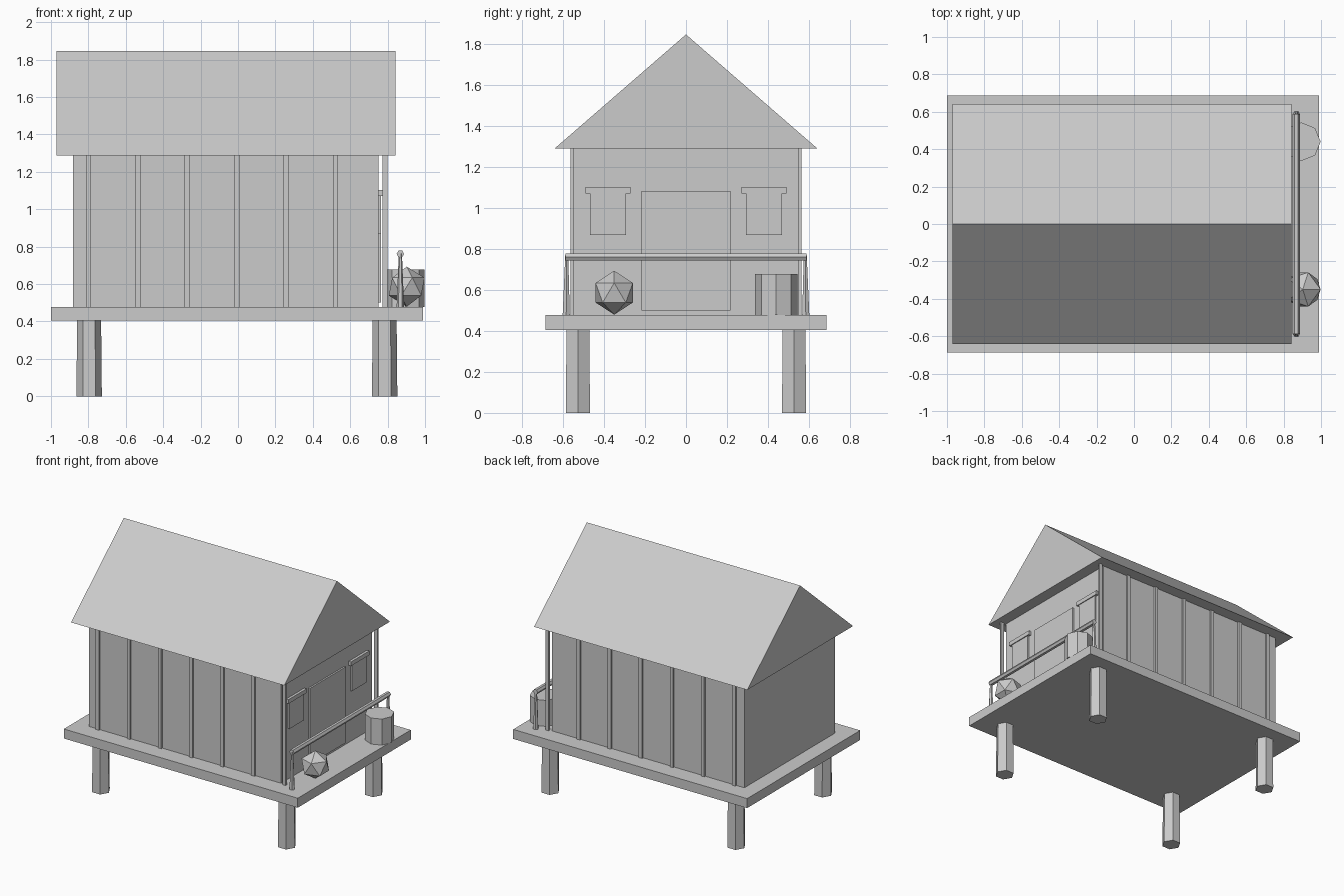
import bpy
import bmesh
from math import radians
from mathutils import Matrix

cube = bpy.data.objects.get("Cube")
if cube:
    bpy.data.objects.remove(cube, do_unlink=True)

grey = bpy.data.materials.new("plain_grey")
grey.use_nodes = True
colour = (0.6, 0.6, 0.6, 1)
grey.diffuse_color = colour
grey.node_tree.nodes["Principled BSDF"].inputs["Base Color"].default_value = colour


def finish(name, bm):
    """Turn a bmesh into a flat shaded object."""
    bmesh.ops.recalc_face_normals(bm, faces=bm.faces)
    mesh = bpy.data.meshes.new(name)
    bm.to_mesh(mesh)
    bm.free()
    mesh.materials.append(grey)
    obj = bpy.data.objects.new(name, mesh)
    bpy.context.collection.objects.link(obj)
    return obj


def box(name, x, y, z):
    """Box given by its (low, high) range on each axis."""
    bm = bmesh.new()
    bmesh.ops.create_cube(bm, size=1)
    for v in bm.verts:
        v.co = [lo + (c + 0.5) * (hi - lo) for c, (lo, hi) in zip(v.co, (x, y, z))]
    return finish(name, bm)


def column(name, sides, low_r, high_r, height, place, tilt=0):
    """Many-sided column with a corner toward +x, standing on its place."""
    bm = bmesh.new()
    pose = Matrix.Translation((0, 0, height / 2)) @ Matrix.Rotation(radians(-90), 4, "Z")
    bmesh.ops.create_cone(bm, cap_ends=True, segments=sides, radius1=low_r,
                          radius2=high_r, depth=height, matrix=pose)
    obj = finish(name, bm)
    obj.location = place
    obj.rotation_euler.x = tilt
    return obj


DECK = 0.478
EAVES = 1.288
RAIL_X = 0.868

# Deck and house body
box("deck", (-1, 0.988), (-0.686, 0.686), (0.405, DECK))
box("house_walls", (-0.882, 0.752), (-0.551, 0.551), (DECK, EAVES))

# Solid gabled roof: triangular profile pushed along x
bm = bmesh.new()
profile = [bm.verts.new((-0.97, y, z)) for y, z in ((-0.642, EAVES), (0.642, EAVES), (0, 1.845))]
gable = bm.faces.new(profile)
extruded = bmesh.ops.extrude_face_region(bm, geom=[gable], use_keep_orig=True)
ends = [g for g in extruded["geom"] if isinstance(g, bmesh.types.BMVert)]
bmesh.ops.translate(bm, vec=(1.812, 0, 0), verts=ends)
finish("roof", bm)

for side, sign in (("right", -1), ("left", 1)):
    # Battens along each long wall; the last one stands free on the porch
    for i in range(7):
        x = -0.8 + 0.2643 * i
        box(f"batten_{side}_{i}", (x - 0.014, x + 0.014),
            sorted((0.549 * sign, 0.564 * sign)), (DECK, EAVES))

    # Windows with lintels
    box(f"window_{side}", (0.74, 0.765), sorted((0.292 * sign, 0.468 * sign)), (0.867, 1.07))
    box(f"window_lintel_{side}", (0.74, 0.772), sorted((0.27 * sign, 0.491 * sign)), (1.07, 1.102))

    # Stilts
    for end, x in (("back", -0.796), ("porch", 0.784)):
        column(f"stilt_{end}_{side}", 6, 0.068, 0.064, 0.41, (x, 0.527 * sign, 0))

    # Leaning, tapered railing post
    column(f"railing_post_{side}", 6, 0.02, 0.008, 0.3,
           (RAIL_X, 0.584 * sign, DECK), tilt=radians(0.5) * sign)

# Porch door
box("door", (0.74, 0.765), (-0.218, 0.216), (0.5, 1.083))

# Handrail lying along y
column("handrail", 6, 0.02, 0.02, 1.176, (RAIL_X, 0.588, 0.761), tilt=radians(90))

# Barrel and faceted bush on the porch
column("barrel", 8, 0.103, 0.103, 0.2, (0.895, 0.44, DECK))
bm = bmesh.new()
bmesh.ops.create_icosphere(bm, subdivisions=1, radius=0.107)
bush = finish("bush", bm)
bush.location = (0.902, -0.35, 0.586)
